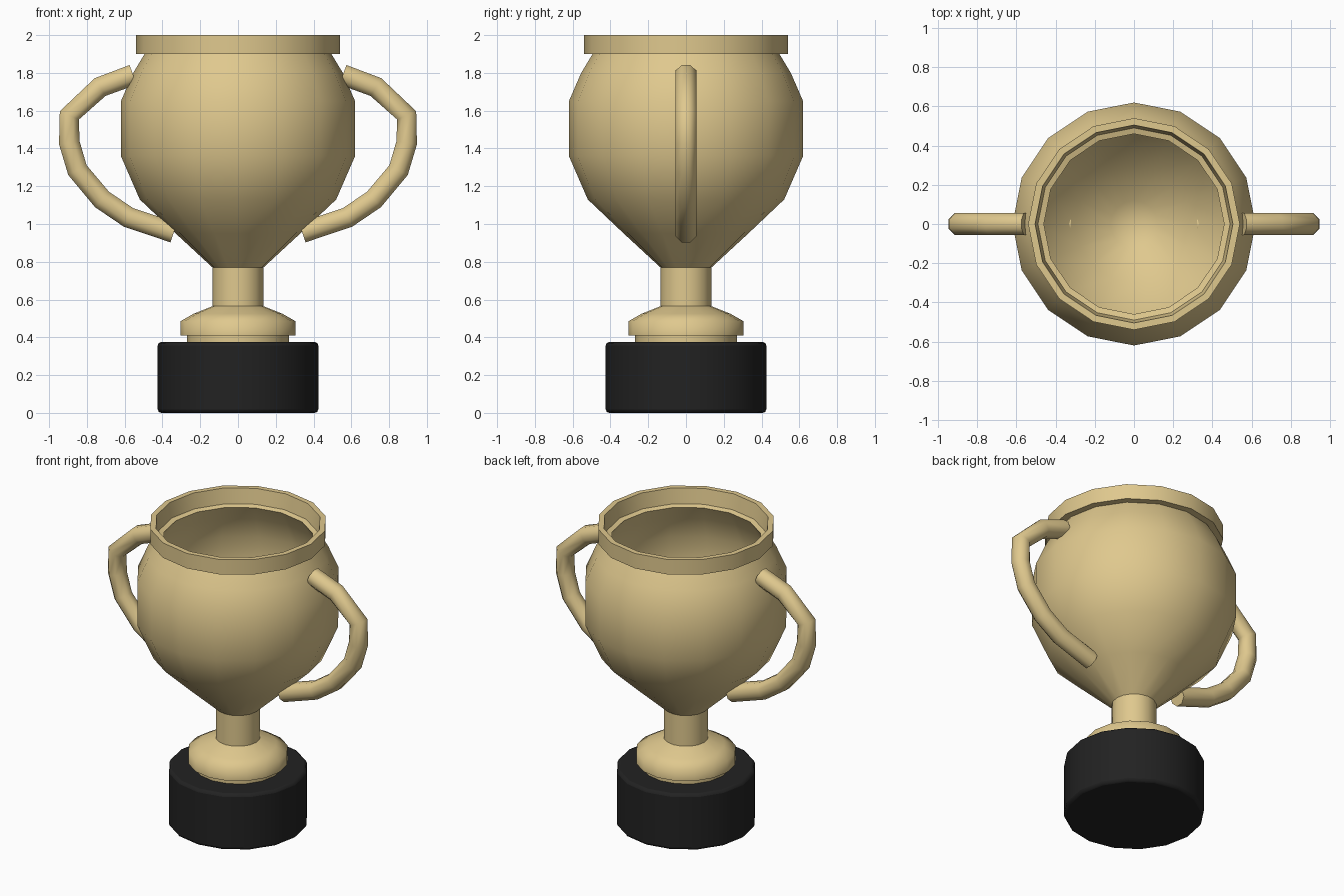
import bpy, bmesh, math
from mathutils import Vector

SIDES = 16

default = bpy.data.objects.get("Cube")
if default:
    bpy.data.objects.remove(default)


def make_material(name, colour):
    mat = bpy.data.materials.new(name)
    mat.use_nodes = True
    mat.diffuse_color = (*colour, 1)
    mat.node_tree.nodes["Principled BSDF"].inputs["Base Color"].default_value = (*colour, 1)
    return mat


gold = make_material("warm gold", (0.74, 0.58, 0.27))
black = make_material("plinth black", (0.016, 0.016, 0.016))


def finish(name, bm, mat, angle):
    bmesh.ops.remove_doubles(bm, verts=bm.verts, dist=0.0005)
    bmesh.ops.recalc_face_normals(bm, faces=bm.faces)
    mesh = bpy.data.meshes.new(name)
    bm.to_mesh(mesh)
    bm.free()
    mesh.materials.append(mat)
    obj = bpy.data.objects.new(name, mesh)
    bpy.context.collection.objects.link(obj)
    bpy.ops.object.select_all(action="DESELECT")
    obj.select_set(True)
    bpy.context.view_layer.objects.active = obj
    bpy.ops.object.shade_smooth_by_angle(angle=math.radians(angle))
    return obj


def lathe(name, profile, mat, angle=50):
    """Spin (radius, height) points around the z axis."""
    bm = bmesh.new()
    verts = [bm.verts.new((r, 0, z)) for r, z in profile]
    edges = [bm.edges.new(pair) for pair in zip(verts, verts[1:])]
    bmesh.ops.spin(bm, geom=verts + edges, cent=(0, 0, 0), axis=(0, 0, 1),
                   angle=math.tau, steps=SIDES)
    return finish(name, bm, mat, angle)


def handle(name, side, path, radius=0.0595, sides=8):
    """Sweep an eight-sided tube along a path in the xz plane."""
    bm = bmesh.new()
    points = [Vector((side * x, 0, z)) for x, z in path]
    across = Vector((0, 1, 0))
    rings = []
    for i, p in enumerate(points):
        before = (p - points[max(i - 1, 0)]).normalized()
        after = (points[min(i + 1, len(points) - 1)] - p).normalized()
        tangent = (before + after).normalized()
        out = tangent.cross(across)
        ring = []
        for k in range(sides):
            a = math.tau * (k + 0.5) / sides
            ring.append(bm.verts.new(p + radius * (math.cos(a) * across + math.sin(a) * out)))
        rings.append(ring)
    for a, b in zip(rings, rings[1:]):
        for k in range(sides):
            n = (k + 1) % sides
            bm.faces.new((a[k], a[n], b[n], b[k]))
    bm.faces.new(rings[0])
    bm.faces.new(rings[-1])
    return finish(name, bm, gold, 50)


# Plinth with softened edges
plinth = lathe("plinth", [(0, 0), (0.425, 0), (0.425, 0.375), (0, 0.375)], black, 40)
bevel = plinth.modifiers.new("soft edges", "BEVEL")
bevel.width = 0.018
bevel.segments = 2
bevel.limit_method = "ANGLE"
bevel.angle_limit = math.radians(50)

# Foot and stem
lathe("foot_and_stem", [(0, 0.37), (0.27, 0.37), (0.27, 0.41), (0.305, 0.41),
                        (0.305, 0.485), (0.235, 0.525), (0.135, 0.565), (0.135, 0.77)], gold, 65)

# Hollow bowl, outside wall up then inside wall down
outer = [(0.135, 0.77), (0.33, 0.95), (0.52, 1.13), (0.62, 1.36),
         (0.62, 1.65), (0.555, 1.80), (0.495, 1.90)]
inner = [(0.46, 1.89), (0.515, 1.79), (0.58, 1.64), (0.58, 1.37),
         (0.49, 1.16), (0.30, 0.98), (0.12, 0.83), (0, 0.81)]
lathe("bowl", outer + inner, gold)

# Rim band
lathe("rim", [(0.49, 1.90), (0.54, 1.90), (0.54, 2.0), (0.505, 2.0), (0.49, 1.90)], gold)

# Mirrored pair of handles
path = [(0.555, 1.79), (0.73, 1.725), (0.893, 1.575), (0.893, 1.43),
        (0.85, 1.285), (0.72, 1.13), (0.58, 1.035), (0.34, 0.955)]
for name, side in (("left_handle", 1), ("right_handle", -1)):
    handle(name, side, path)
